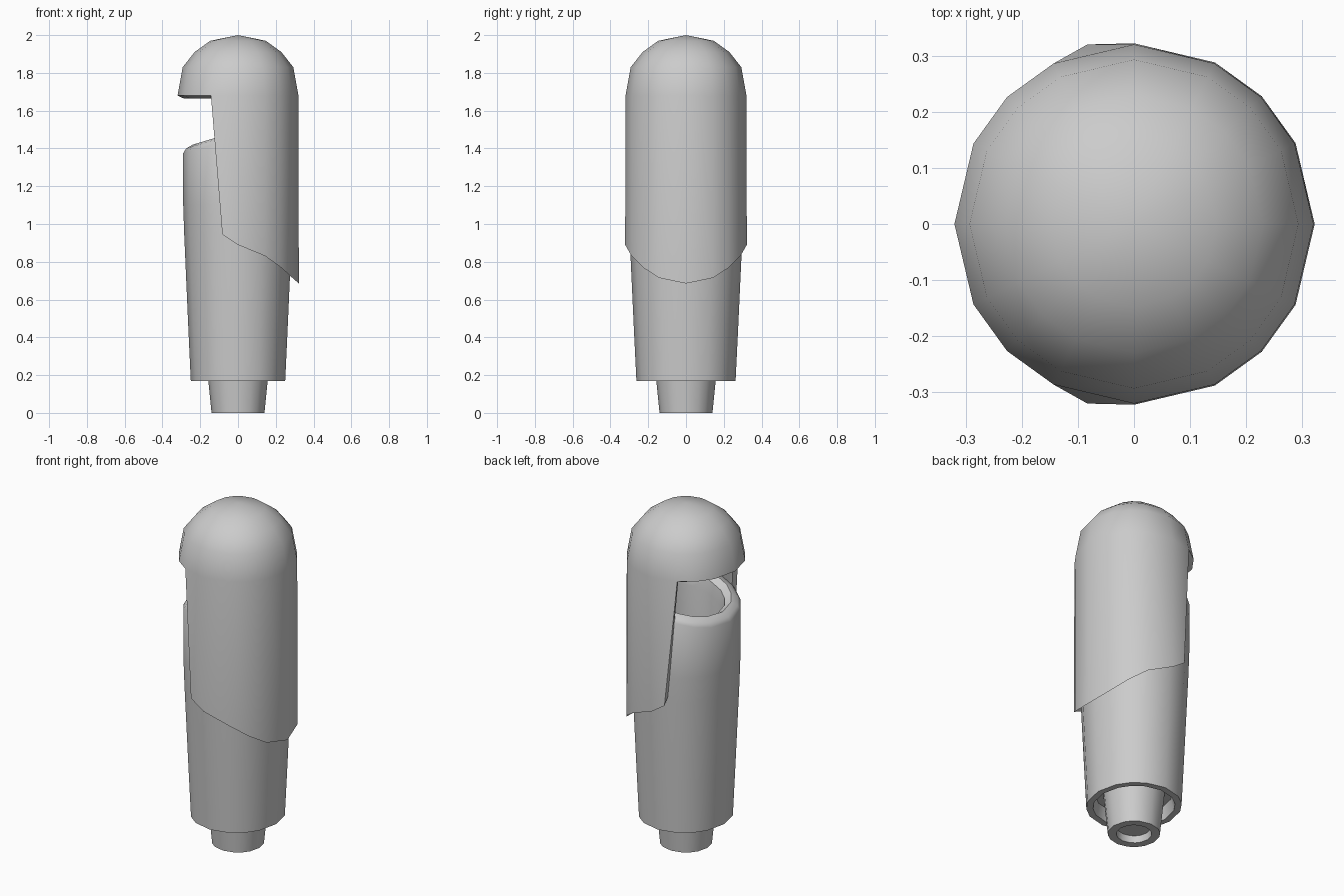
import bpy, bmesh, math

if "Cube" in bpy.data.objects:
    bpy.data.objects.remove(bpy.data.objects["Cube"])

# sixteen-sided outline shared by every part (unit radius, counter-clockwise)
QUARTER = [0, 26.6, 45, 63.4]
ANGLES = [math.radians(q * 90 + a) for q in range(4) for a in QUARTER]
N = len(ANGLES)


def finish(name, bm, angle=40):
    bmesh.ops.recalc_face_normals(bm, faces=bm.faces)
    mesh = bpy.data.meshes.new(name)
    bm.to_mesh(mesh)
    bm.free()
    ob = bpy.data.objects.new(name, mesh)
    bpy.context.collection.objects.link(ob)
    bpy.ops.object.select_all(action='DESELECT')
    ob.select_set(True)
    bpy.context.view_layer.objects.active = ob
    bpy.ops.object.shade_smooth_by_angle(angle=math.radians(angle))
    return ob


def lathe(name, profile, y_scale=1.0, tilt=0.0, tilt_from=99.0):
    """Revolve (radius, z) points; rings above tilt_from lean with x."""
    bm = bmesh.new()
    rings = []
    for r, z in profile:
        ring = []
        for a in ANGLES:
            x, y = r * math.cos(a), r * math.sin(a) * y_scale
            ring.append(bm.verts.new((x, y, z + (tilt * (x + r) if z > tilt_from else 0))))
        rings.append(ring)
    for lo, hi in zip(rings, rings[1:]):
        for i in range(N):
            j = (i + 1) % N
            bm.faces.new((lo[i], lo[j], hi[j], hi[i]))
    bm.faces.new(rings[0])
    bm.faces.new(rings[-1])
    return finish(name, bm)


# inner body: tapered sleeve, recessed underside, slanted hollow top
lathe("inner_body", [
    (0.14, 0.24), (0.20, 0.24), (0.215, 0.17), (0.25, 0.17), (0.263, 0.45),
    (0.285, 0.95), (0.29, 1.10), (0.29, 1.375), (0.275, 1.40), (0.24, 1.42),
    (0.205, 1.40), (0.195, 1.33), (0.19, 0.95)],
    y_scale=1.05, tilt=0.3, tilt_from=1.3)

# peg: hollow tapered tube at the foot
lathe("bottom_peg", [
    (0.165, 0.25), (0.157, 0.17), (0.14, 0.0), (0.095, 0.0), (0.09, 0.04)])


# outer hood: dome with a skirt open on the -x side
DOME = [(0.32, 1.68), (0.293, 1.83), (0.23, 1.91), (0.147, 1.97)]
HEM = [0.685, 0.715, 0.77, 0.83, 0.89, 0.945]   # hem height from +x round to the opening


def hood_layer(bm, k, rim_drop, hem_lift):
    verts = []

    def add(x, y, z):
        verts.append(bm.verts.new((x, y, z)))
        return verts[-1]

    rings = []
    for n, (r, z) in enumerate(DOME):
        zz = z - rim_drop if n == 0 else 1.67 + (z - 1.67) * k
        rings.append([add(r * k * math.cos(a), r * k * math.sin(a), zz) for a in ANGLES])
    pole = add(0, 0, 1.67 + 0.33 * k)
    for lo, hi in zip(rings, rings[1:]):
        for i in range(N):
            j = (i + 1) % N
            bm.faces.new((lo[i], lo[j], hi[j], hi[i]))
    for i in range(N):
        bm.faces.new((rings[-1][i], rings[-1][(i + 1) % N], pole))
    hem = []
    for s in range(-5, 6):
        a = ANGLES[s % N]
        x, y = 0.322 * math.cos(a), 0.322 * math.sin(a)
        if abs(s) == 5:
            x, y = -0.083, math.copysign(0.32, s)
        hem.append(add(x * k if x > 0 else x, y * k, HEM[abs(s)] + hem_lift))
    for n, s in enumerate(range(-5, 5)):
        bm.faces.new((rings[0][s % N], rings[0][(s + 1) % N], hem[n + 1], hem[n]))
    return verts


bm = bmesh.new()
outer = hood_layer(bm, 1.0, 0.0, 0.0)
border = [e for e in bm.edges if e.is_boundary]
inner = hood_layer(bm, 0.9, 0.015, 0.04)
partner = dict(zip(outer, inner))
for e in border:
    a, b = e.verts
    bm.faces.new((a, b, partner[b], partner[a]))
finish("outer_hood", bm, 45)
